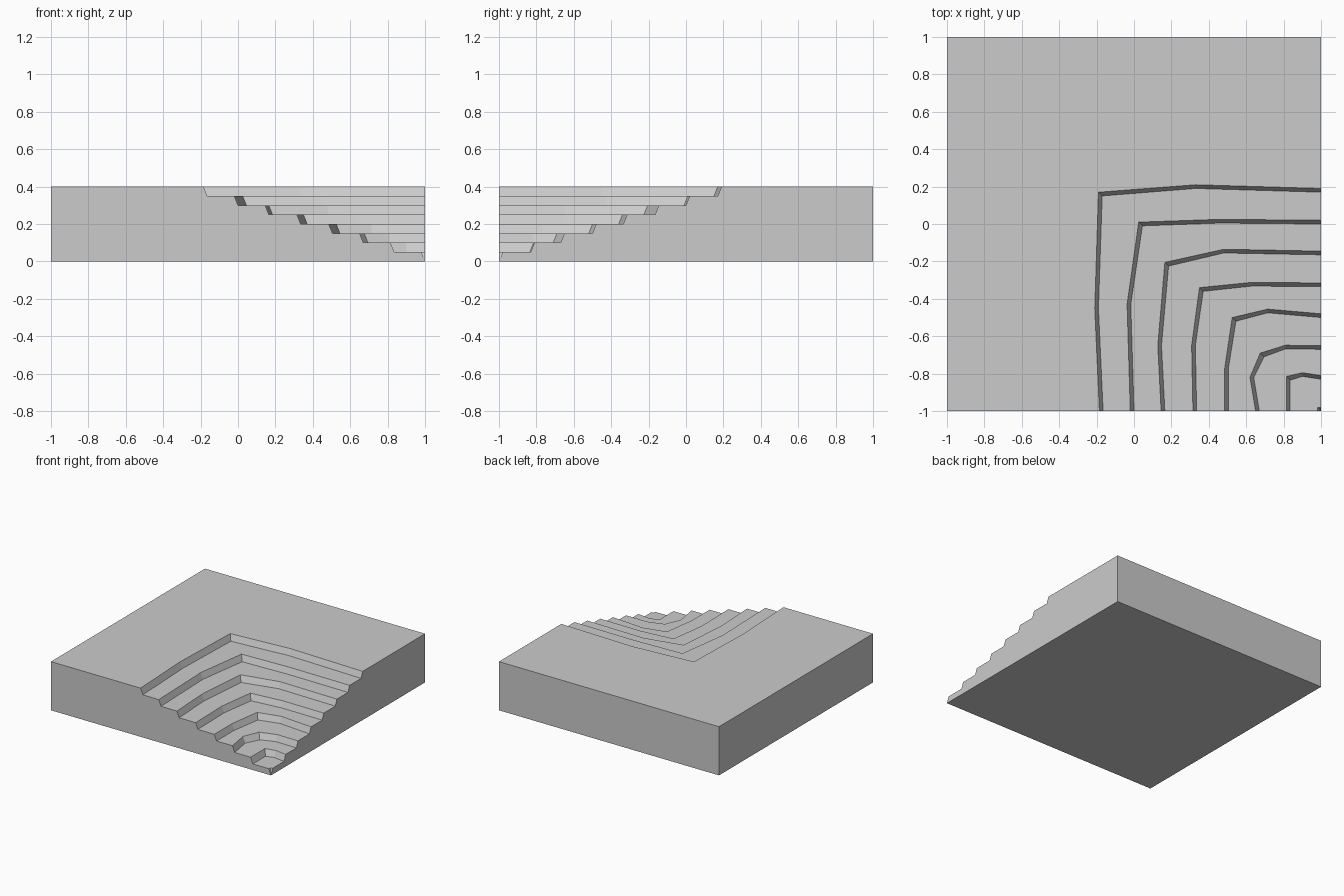
import bpy
import bmesh

cube = bpy.data.objects.get("Cube")
if cube:
    bpy.data.objects.remove(cube, do_unlink=True)

STEP = 0.05
TOP = 0.4
BATTER = 0.02  # horizontal run of each riser

stone = bpy.data.materials.new("grey stone")
stone.use_nodes = True
grey = (0.6, 0.6, 0.6, 1)
stone.diffuse_color = grey
stone.node_tree.nodes["Principled BSDF"].inputs["Base Color"].default_value = grey

# Rim of each terrace: front x, west bend, corner, north bend, right y
rims = [
    (-.185, (-.21, -.45), (-.19, .17), (.33, .21), .19),
    (-.02, (-.037, -.43), (.025, .01), (.46, .025), .02),
    (.145, (.127, -.65), (.165, -.205), (.48, -.135), -.145),
    (.315, (.308, -.65), (.35, -.34), (.63, -.312), -.315),
    (.485, (.485, -.77), (.525, -.5), (.715, -.455), -.48),
    (.65, (.62, -.82), (.675, -.69), (.81, -.648), -.65),
    (.815, (.815, -.9), (.815, -.815), (.9, -.795), -.81),
    (.98, (.98, -.99), (.98, -.98), (.99, -.98), -.98),
]


def ring(bm, points, z):
    return [bm.verts.new((x, y, z)) for x, y in points]


def lowered(points):
    """Foot of a riser, shifted toward the open corner of the pit."""
    shift = [(BATTER, 0), (BATTER, 0), (BATTER, -BATTER), (0, -BATTER), (0, -BATTER)]
    return [(min(x + dx, 1), max(y + dy, -1)) for (x, y), (dx, dy) in zip(points, shift)]


bm = bmesh.new()

# Outer block edges, in the same five-point form as the terraces
outline = [(-1, -1), (-1, -.45), (-1, 1), (.33, 1), (1, 1)]
rings = [ring(bm, outline, 0), ring(bm, outline, TOP)]

# Terrace risers, stepping down to the open corner
for i, (front, west, corner, north, right) in enumerate(rims):
    rim = [(front, -1), west, corner, north, (1, right)]
    z = TOP - i * STEP
    foot = lowered(rim)
    if i == len(rims) - 1:
        foot = [(1, -1)] * len(rim)
    rings += [ring(bm, rim, z), ring(bm, foot, z - STEP)]

# Treads, risers and outer walls
for a, b in zip(rings, rings[1:]):
    for j in range(len(a) - 1):
        bm.faces.new((a[j], a[j + 1], b[j + 1], b[j]))

# Stepped front and right walls, and the underside
bm.faces.new([r[0] for r in rings])
bm.faces.new([r[-1] for r in rings])
bm.faces.new(rings[0] + [rings[-1][0]])

bmesh.ops.remove_doubles(bm, verts=bm.verts[:], dist=0.0005)
bmesh.ops.recalc_face_normals(bm, faces=bm.faces[:])

mesh = bpy.data.meshes.new("terraced_block")
bm.to_mesh(mesh)
bm.free()
mesh.materials.append(stone)
block = bpy.data.objects.new("terraced_block", mesh)
bpy.context.collection.objects.link(block)
